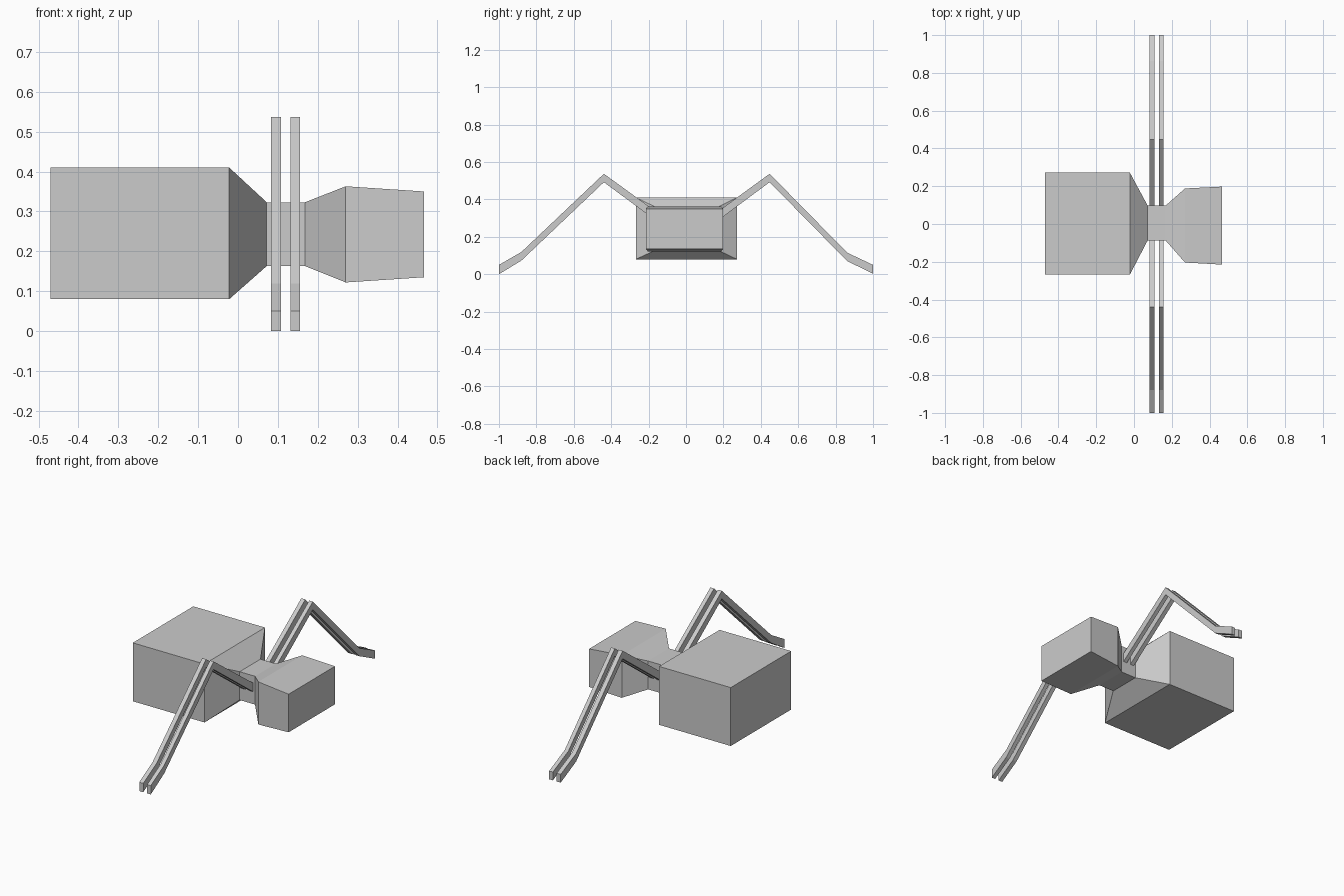
import bpy
import bmesh

cube = bpy.data.objects.get("Cube")
if cube:
    bpy.data.objects.remove(cube, do_unlink=True)

grey = bpy.data.materials.new("plain_grey")
grey.use_nodes = True
colour = (0.6, 0.6, 0.6, 1.0)
grey.diffuse_color = colour
grey.node_tree.nodes["Principled BSDF"].inputs["Base Color"].default_value = colour


def loft(name, rings):
    """Skin a row of four-cornered rings and cap both ends."""
    bm = bmesh.new()
    rows = [[bm.verts.new(p) for p in ring] for ring in rings]
    for a, b in zip(rows, rows[1:]):
        for i in range(4):
            j = (i + 1) % 4
            bm.faces.new((a[i], a[j], b[j], b[i]))
    bm.faces.new(rows[0])
    bm.faces.new(rows[-1])
    bmesh.ops.recalc_face_normals(bm, faces=bm.faces)
    mesh = bpy.data.meshes.new(name)
    bm.to_mesh(mesh)
    bm.free()
    mesh.materials.append(grey)
    obj = bpy.data.objects.new(name, mesh)
    bpy.context.collection.objects.link(obj)
    return obj


# Body: abdomen, narrow waist and head, as x, y range, z range
sections = [
    (-0.47, -0.268, 0.272, 0.08, 0.41),
    (-0.022, -0.268, 0.272, 0.08, 0.41),
    (0.072, -0.088, 0.098, 0.163, 0.323),
    (0.168, -0.088, 0.098, 0.163, 0.323),
    (0.27, -0.204, 0.188, 0.122, 0.363),
    (0.467, -0.215, 0.198, 0.135, 0.35),
]
loft("body", [[(x, y0, z0), (x, y1, z0), (x, y1, z1), (x, y0, z1)]
              for x, y0, y1, z0, z1 in sections])

# Legs: hip, knee, ankle and toe, as y, top z, bottom z
leg_paths = {
    "left_side": [(0.07, 0.262, 0.212), (0.447, 0.537, 0.492),
                  (0.862, 0.115, 0.07), (1.0, 0.05, 0.003)],
    "right_side": [(-0.06, 0.262, 0.212), (-0.439, 0.537, 0.492),
                   (-0.88, 0.119, 0.073), (-1.0, 0.05, 0.0)],
}
leg_widths = {"rear": (0.083, 0.108), "front": (0.132, 0.155)}
for side, path in leg_paths.items():
    for place, (x0, x1) in leg_widths.items():
        loft(f"{side}_{place}_leg",
             [[(x0, y, low), (x1, y, low), (x1, y, top), (x0, y, top)]
              for y, top, low in path])
